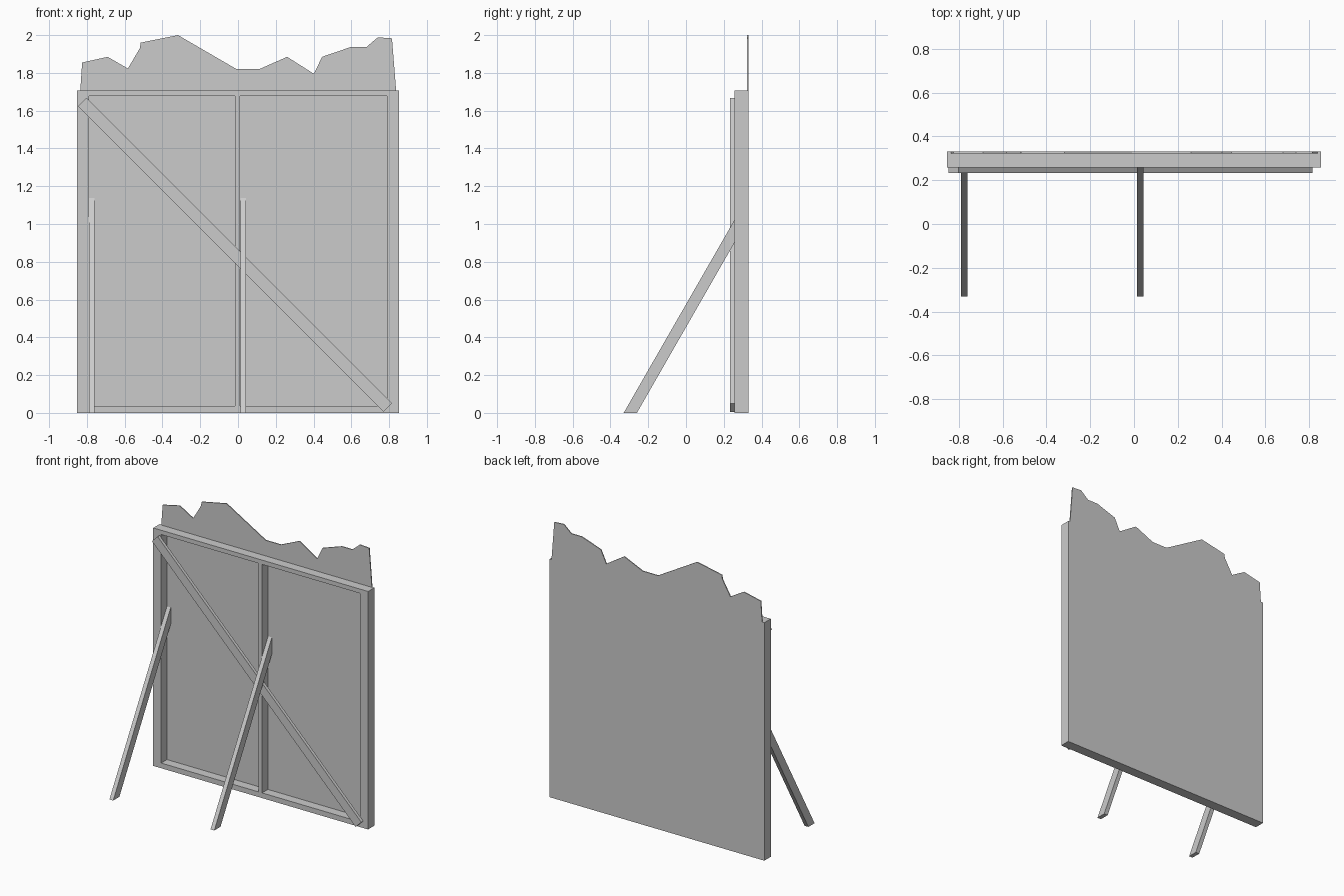
import bpy, bmesh
from mathutils import Vector

if "Cube" in bpy.data.objects:
    bpy.data.objects.remove(bpy.data.objects["Cube"])


def prism(name, pts, offset):
    """Extrude a planar polygon along an offset vector."""
    bm = bmesh.new()
    face = bm.faces.new([bm.verts.new(p) for p in pts])
    ext = bmesh.ops.extrude_face_region(bm, geom=[face])
    moved = [g for g in ext["geom"] if isinstance(g, bmesh.types.BMVert)]
    bmesh.ops.translate(bm, verts=moved, vec=Vector(offset))
    if face.is_valid and len(bm.faces) < len(pts) + 2:
        bm.faces.new(face.verts)
    bmesh.ops.recalc_face_normals(bm, faces=bm.faces[:])
    mesh = bpy.data.meshes.new(name)
    bm.to_mesh(mesh)
    bm.free()
    obj = bpy.data.objects.new(name, mesh)
    bpy.context.collection.objects.link(obj)
    return obj


def front_prism(name, xz, y0, y1):
    """Outline drawn in the front view, given depth in y."""
    return prism(name, [(x, y0, z) for x, z in xz], (0, y1 - y0, 0))


def board(name, x0, x1, z0, z1):
    """Frame timber at the common frame depth."""
    return front_prism(name, [(x0, z0), (x1, z0), (x1, z1), (x0, z1)], FRONT, SHEET)


FRONT, SHEET, BACK = 0.257, 0.323, 0.33
W, TOP = 0.853, 1.708

# Thin facing sheet with a jagged top edge
skyline = [(-0.835, TOP), (-0.825, 1.855), (-0.69, 1.885), (-0.583, 1.823),
           (-0.52, 1.93), (-0.515, 1.96), (-0.318, 2.0), (-0.008, 1.82),
           (0.113, 1.82), (0.26, 1.885), (0.402, 1.795), (0.445, 1.885),
           (0.597, 1.937), (0.68, 1.937), (0.74, 1.988), (0.815, 1.983),
           (0.837, TOP)]
front_prism("facing_sheet", [(W, TOP), (W, 0), (-W, 0), (-W, TOP)] + skyline, SHEET, BACK)

# Timber frame
board("bottom_rail", -W, W, 0, 0.037)
board("top_rail", -W, W, 1.677, TOP)
board("left_stile", -W, -0.79, 0.037, 1.677)
board("right_stile", 0.788, W, 0.037, 1.677)
board("middle_stile", -0.016, 0.011, 0.037, 1.677)

# Diagonal brace across the front of the frame
front_prism("diagonal_brace",
            [(-0.847, 1.623), (0.77, 0.005), (0.815, 0.05), (-0.802, 1.668)], 0.234, FRONT)

# Sloping props that run in beside the stiles up to the sheet
for name, x in (("left_prop", -0.79), ("middle_prop", 0.013)):
    profile = [(-0.33, 0), (-0.26, 0), (SHEET, 1.017), (SHEET, 1.137)]
    prism(name, [(x, y, z) for y, z in profile], (0.03, 0, 0))
